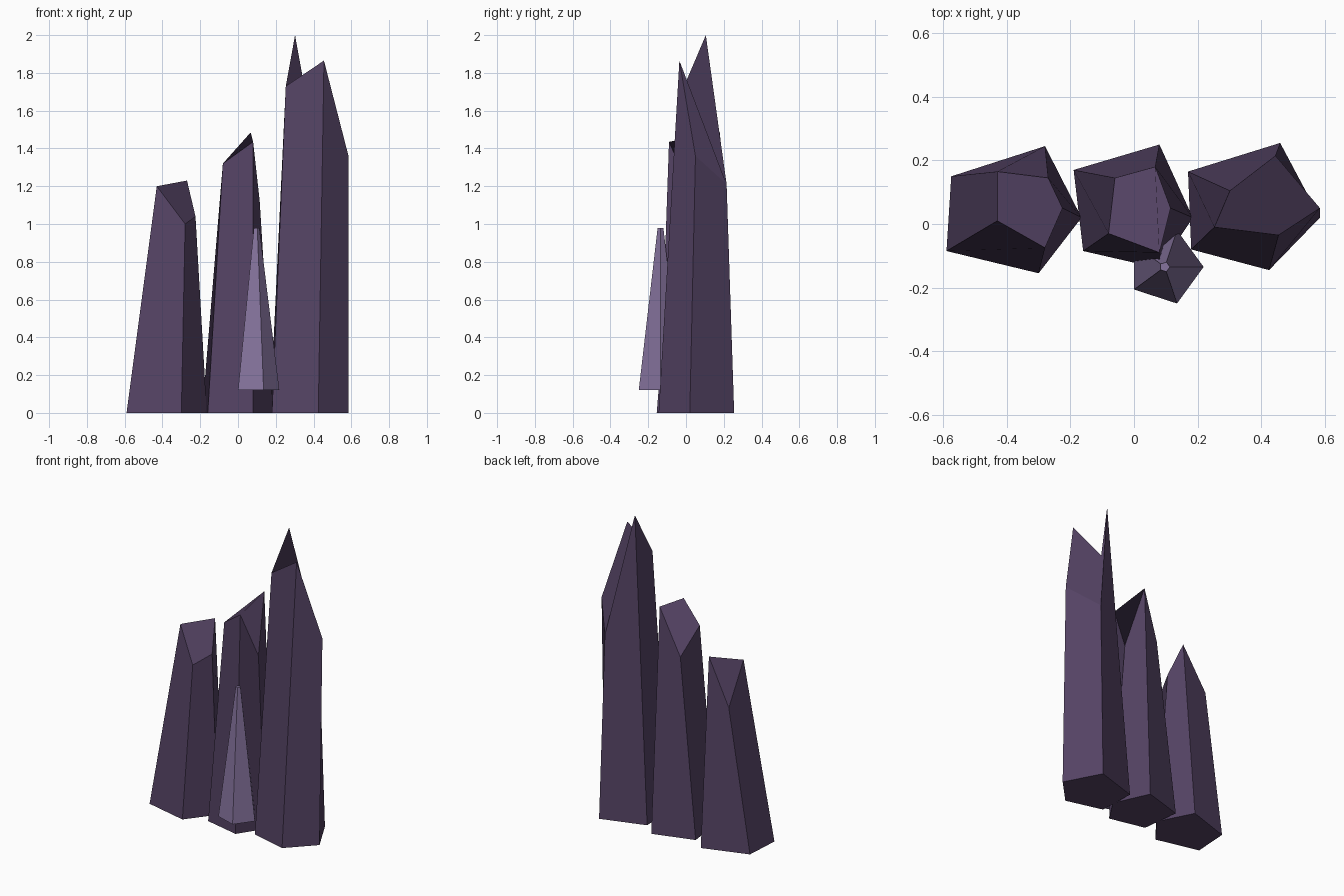
import bpy, math
from mathutils import Vector

if "Cube" in bpy.data.objects:
    bpy.data.objects.remove(bpy.data.objects["Cube"])


def material(name, color):
    m = bpy.data.materials.new(name)
    m.diffuse_color = (*color, 1.0)
    m.use_nodes = True
    m.node_tree.nodes["Principled BSDF"].inputs["Base Color"].default_value = m.diffuse_color
    return m


dark = material("dark_purple", (0.089, 0.056, 0.127))
light = material("light_purple", (0.238, 0.174, 0.342))


def crystal(name, base, tip, mat):
    """Five-sided shard: base ring, tip ring, and a cap folded from its back right corner."""
    n = 5
    verts = [Vector(p) for p in base + tip]
    faces = [tuple(reversed(range(n)))]
    faces += [(i, (i + 1) % n, n + (i + 1) % n, n + i) for i in range(n)]
    cap_start = len(faces)
    faces += [(n + 3, n + (3 + k) % n, n + (4 + k) % n) for k in (1, 2, 3)]
    mesh = bpy.data.meshes.new(name)
    mesh.from_pydata(verts, [], faces)
    mesh.materials.append(mat)
    mesh.update()
    # The whole cap shades as one facet
    cap_normal = Vector()
    for p in mesh.polygons[cap_start:]:
        cap_normal += p.normal * p.area
    cap_normal.normalize()
    normals = []
    for p in mesh.polygons:
        normal = cap_normal if p.index >= cap_start else p.normal.copy()
        normals += [normal] * p.loop_total
    mesh.normals_split_custom_set(normals)
    obj = bpy.data.objects.new(name, mesh)
    bpy.context.collection.objects.link(obj)
    return obj


def ground(points):
    return [(x, y, 0.0) for x, y in points]


# Corners run front left, front, right, back right, back left
crystal("short_crystal",
        ground([(-.59, -.085), (-.30, -.155), (-.165, .02), (-.28, .245), (-.575, .15)]),
        [(-.43, .01, 1.20), (-.28, -.075, 1.0), (-.225, .05, 1.04),
         (-.27, .145, 1.23), (-.43, .165, .94)], dark)

crystal("middle_crystal",
        ground([(-.16, -.085), (.08, -.14), (.185, .02), (.08, .25), (-.19, .17)]),
        [(-.08, -.03, 1.32), (.08, -.09, 1.435), (.115, .05, 1.12),
         (.067, .18, 1.485), (-.06, .145, 1.17)], dark)

crystal("tall_crystal",
        ground([(.18, -.08), (.425, -.145), (.585, .02), (.46, .255), (.17, .165)]),
        [(.253, -.01, 1.73), (.455, -.035, 1.865), (.585, .05, 1.36),
         (.445, .215, 1.21), (.302, .105, 2.0)], dark)

# Small pale shard in front, a narrow regular spike


def ring(cx, cy, radius, z):
    angles = [math.radians(72 * k) for k in (-2, -1, 0, 1, 2)]
    return [(cx + radius * math.cos(a), cy + radius * math.sin(a), z) for a in angles]


crystal("small_crystal", ring(.098, -.135, .121, .12), ring(.097, -.135, .016, .98), light)
